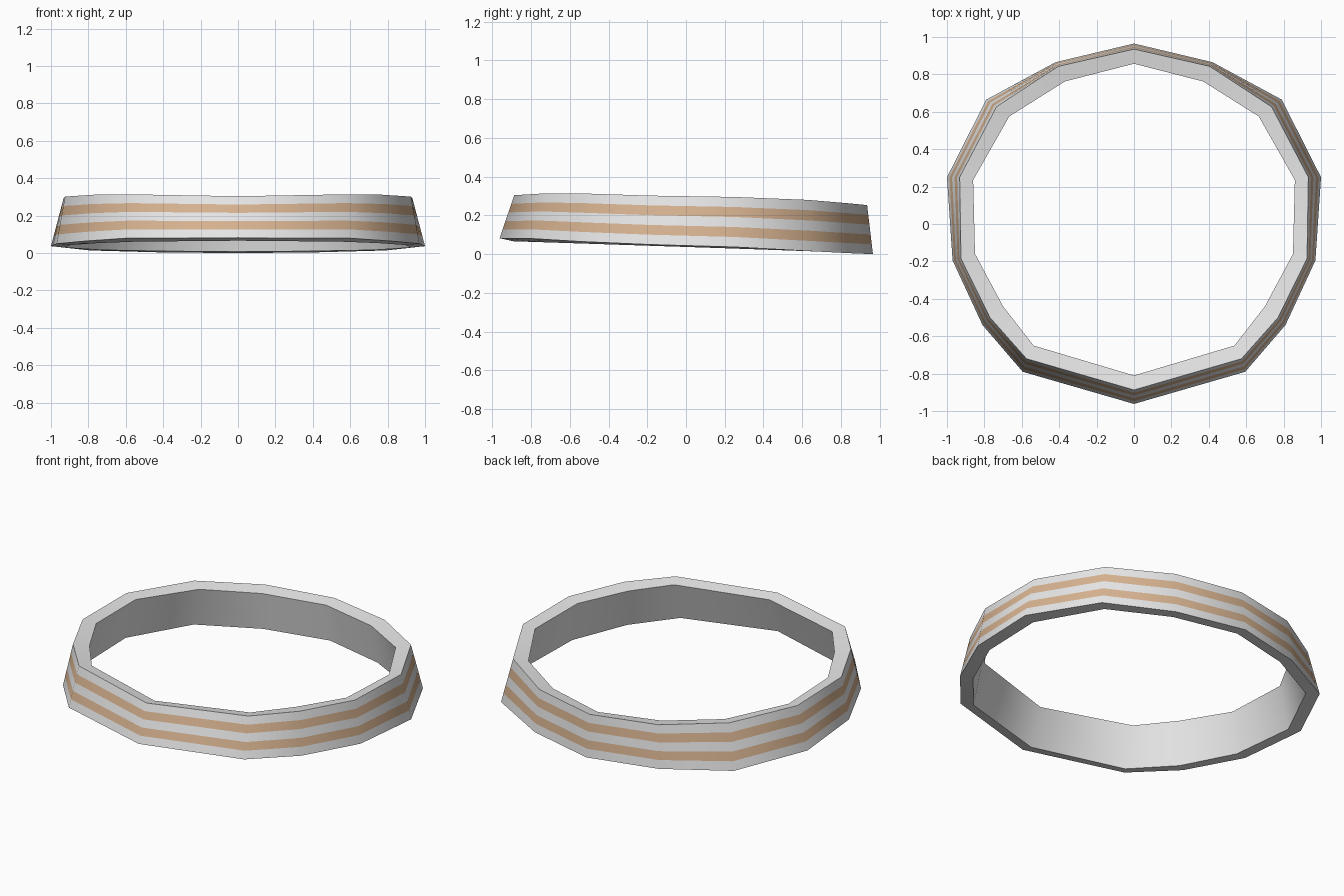
import bpy, bmesh, math

if "Cube" in bpy.data.objects:
    bpy.data.objects.remove(bpy.data.objects["Cube"])

def material(name, rgb):
    m = bpy.data.materials.new(name)
    m.diffuse_color = (*rgb, 1)
    m.use_nodes = True
    m.node_tree.nodes["Principled BSDF"].inputs["Base Color"].default_value = m.diffuse_color
    return m

# Right half of each ring, from the back point round to the front point
OUTER_LOW = [(0, .965, 0), (.42, .865, .004), (.79, .665, .014), (1, .25, .037),
             (.97, -.195, .05), (.81, -.54, .065), (.595, -.79, .08), (0, -.962, .082)]
OUTER_TOP = [(0, .935, .253), (.405, .843, .262), (.735, .627, .28), (.932, .25, .295),
             (.925, -.185, .302), (.77, -.50, .312), (.575, -.72, .314), (0, -.887, .304)]
INNER_TOP = [(0, .857), (.37, .762), (.667, .575), (.86, .235),
             (.85, -.16), (.70, -.44), (.537, -.65), (0, -.81)]
# inner top edge dips slightly; inner bottom edge lies on a gentle slope
inner_top = [(x, y, o[2] - .015) for (x, y), o in zip(INNER_TOP, OUTER_TOP)]
inner_low = [(x * .925, y * .925, .037 - .033 * y * .925) for x, y, z in OUTER_LOW]

def mirrored(half):
    return half + [(-x, y, z) for x, y, z in half[-2:0:-1]]

def blend(a, b, t):
    return [tuple(p + (q - p) * t for p, q in zip(u, v)) for u, v in zip(a, b)]

# Outer wall is cut into five equal bands, then over the rim and down the inside
BANDS = 5
loops = [blend(OUTER_LOW, OUTER_TOP, i / BANDS) for i in range(BANDS + 1)]
loops += [inner_top, inner_low]

bm = bmesh.new()
rings = [[bm.verts.new(p) for p in mirrored(l)] for l in loops]
n = len(rings[0])
for k, ring in enumerate(rings):
    nxt = rings[(k + 1) % len(rings)]
    for i in range(n):
        j = (i + 1) % n
        f = bm.faces.new((ring[i], ring[j], nxt[j], nxt[i]))
        f.material_index = 1 if k in (1, 3) else 0   # tan stripes
bmesh.ops.recalc_face_normals(bm, faces=bm.faces)

mesh = bpy.data.meshes.new("striped_band")
bm.to_mesh(mesh)
bm.free()
mesh.materials.append(material("light grey", (.8, .8, .8)))
mesh.materials.append(material("tan", (.68, .45, .28)))
band = bpy.data.objects.new("striped_band", mesh)
bpy.context.collection.objects.link(band)

# Smooth around the ring, sharp at the rims
bpy.context.view_layer.objects.active = band
band.select_set(True)
bpy.ops.object.shade_smooth_by_angle(angle=math.radians(45))
